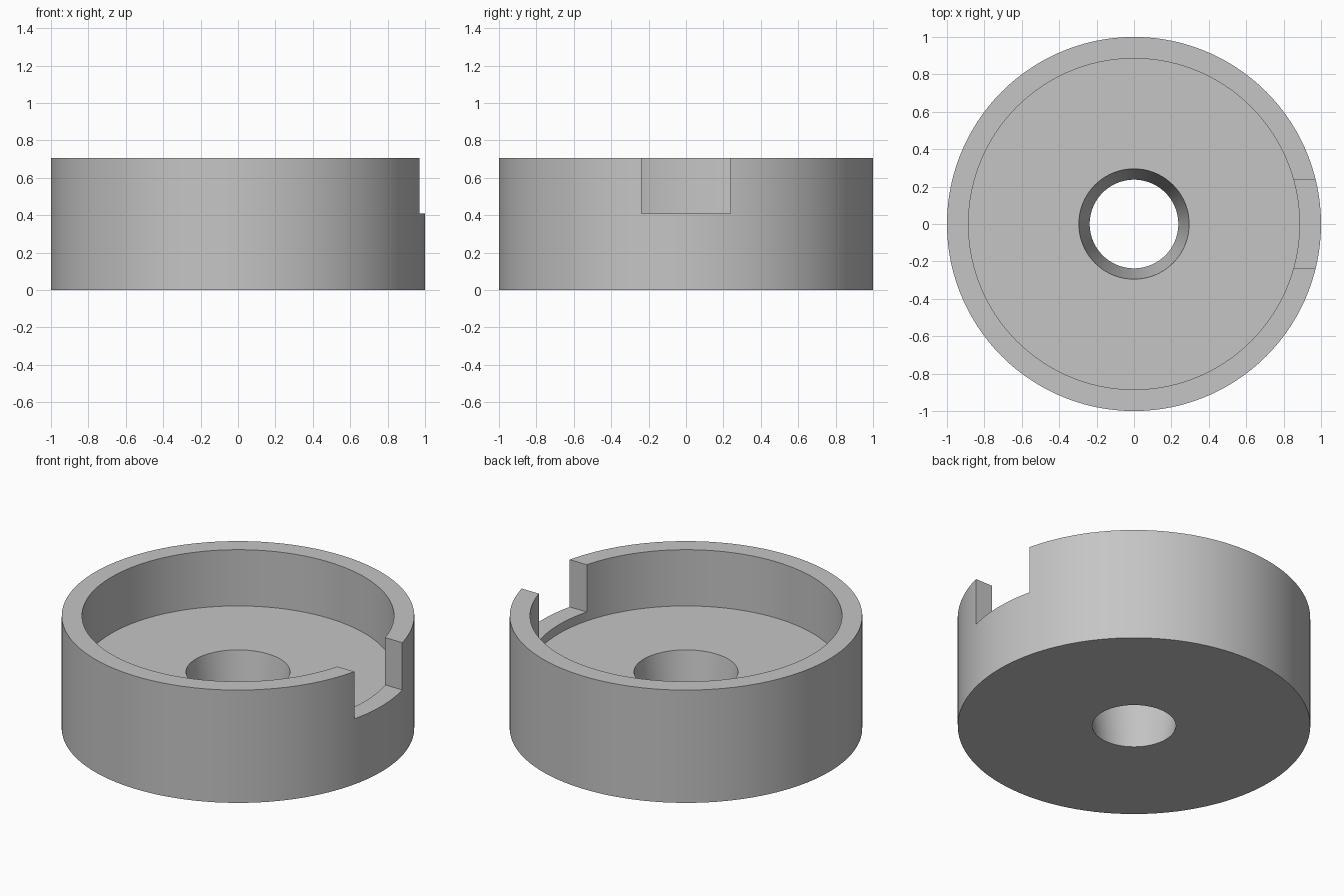
import bpy, bmesh, math

if "Cube" in bpy.data.objects:
    bpy.data.objects.remove(bpy.data.objects["Cube"])

SEGMENTS = 120

grey = bpy.data.materials.new("plain grey")
grey.diffuse_color = (0.56, 0.56, 0.56, 1)
grey.use_nodes = True
grey.node_tree.nodes["Principled BSDF"].inputs["Base Color"].default_value = grey.diffuse_color


def lathe(name, profile):
    """Turn a closed (radius, z) profile around the z axis."""
    bm = bmesh.new()
    rings = [[bm.verts.new((r * math.cos(2 * math.pi * i / SEGMENTS),
                            r * math.sin(2 * math.pi * i / SEGMENTS), z))
              for i in range(SEGMENTS)] for r, z in profile]
    for k, low in enumerate(rings):
        high = rings[(k + 1) % len(rings)]
        for i in range(SEGMENTS):
            j = (i + 1) % SEGMENTS
            bm.faces.new((low[i], low[j], high[j], high[i]))
    bmesh.ops.recalc_face_normals(bm, faces=bm.faces)
    mesh = bpy.data.meshes.new(name)
    bm.to_mesh(mesh)
    bm.free()
    mesh.materials.append(grey)
    obj = bpy.data.objects.new(name, mesh)
    bpy.context.collection.objects.link(obj)
    return obj


# Cup body: outer wall, rim, recessed floor, tapered centre hole
cup = lathe("round_cup", [(0.237, 0), (1, 0), (1, 0.706),
                          (0.885, 0.706), (0.885, 0.354), (0.295, 0.354)])

# Rectangular notch through the wall on the +x side
bpy.ops.mesh.primitive_cube_add(size=1, location=(0.95, 0, 0.41 + 0.25))
cutter = bpy.context.object
cutter.name = "notch_cutter"
cutter.scale = (0.5, 0.474, 0.5)
cutter.data.materials.append(grey)
bpy.context.view_layer.update()

notch = cup.modifiers.new("notch", 'BOOLEAN')
notch.operation = 'DIFFERENCE'
notch.solver = 'EXACT'
notch.object = cutter

# Apply the cut, drop the cutter, then smooth the round walls
bpy.ops.object.select_all(action='DESELECT')
cup.select_set(True)
bpy.context.view_layer.objects.active = cup
bpy.ops.object.modifier_apply(modifier=notch.name)
bpy.data.objects.remove(cutter, do_unlink=True)
bpy.ops.object.shade_smooth_by_angle(angle=math.radians(30))
